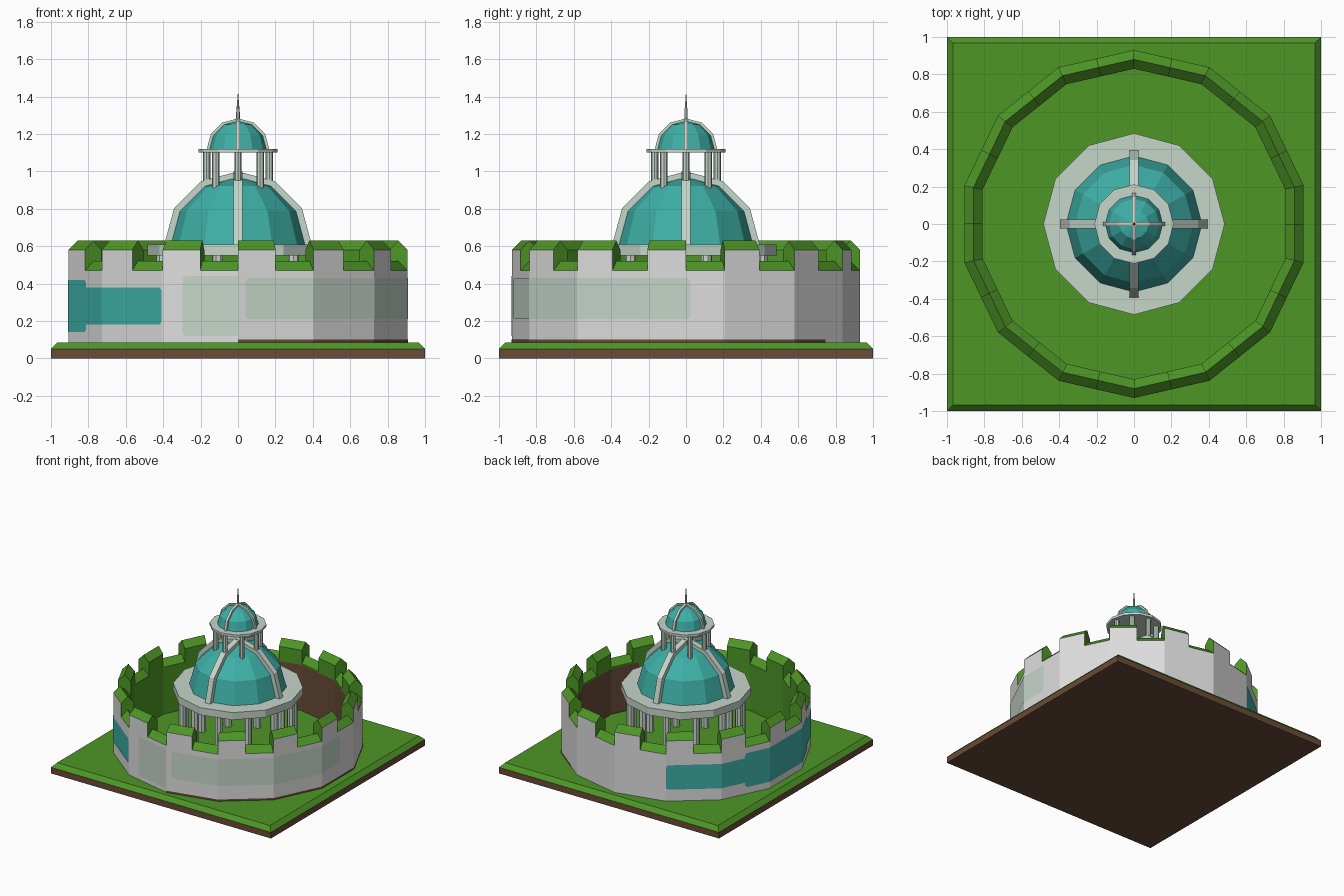
import bpy, bmesh, math
from math import sin, cos, pi, radians

if "Cube" in bpy.data.objects:
    bpy.data.objects.remove(bpy.data.objects["Cube"])

def material(name, rgb):
    m = bpy.data.materials.new(name)
    lin = [((c / 255 + 0.055) / 1.055) ** 2.4 for c in rgb]
    m.diffuse_color = (*lin, 1)
    m.use_nodes = True
    m.node_tree.nodes["Principled BSDF"].inputs["Base Color"].default_value = m.diffuse_color
    return m

GREEN = material("grass green", (78, 150, 38))
BROWN = material("earth brown", (105, 76, 55))
GREY = material("wall grey", (222, 222, 222))
STONE = material("pale stone", (198, 214, 202))
TEAL = material("dome teal", (62, 176, 168))

def finish(name, bm, mats, fix=True):
    if fix:
        bmesh.ops.recalc_face_normals(bm, faces=bm.faces)
    me = bpy.data.meshes.new(name)
    bm.to_mesh(me)
    bm.free()
    for m in mats:
        me.materials.append(m)
    ob = bpy.data.objects.new(name, me)
    bpy.context.collection.objects.link(ob)
    return ob

def loft(name, profile, n, mats, cx=0, cy=0, turn=0, rule=None):
    """Stack of n-sided rings from (radius, z) pairs; radius 0 gives a tip."""
    bm = bmesh.new()
    rings = []
    for r, z in profile:
        if r == 0:
            rings.append([bm.verts.new((cx, cy, z))] * n)
        else:
            rings.append([bm.verts.new((cx + r * cos(turn + 2 * pi * i / n),
                                        cy + r * sin(turn + 2 * pi * i / n), z)) for i in range(n)])
    for a, b in zip(rings, rings[1:]):
        for i in range(n):
            j = (i + 1) % n
            bm.faces.new(list(dict.fromkeys((a[i], a[j], b[j], b[i]))))
    for r, (rad, z) in zip((rings[0], rings[-1]), (profile[0], profile[-1])):
        if rad:
            bm.faces.new(r)
    if rule:
        for f in bm.faces:
            f.material_index = rule(f.calc_center_median())
    return finish(name, bm, mats)

# Square base: brown sides, bevelled grass top
Q = math.sqrt(2)
loft("base", [(Q, 0), (Q, .05), (.967 * Q, .085)], 4, [BROWN, GREEN], turn=pi / 4,
     rule=lambda c: 1 if c.z > .055 else 0)

# 14-sided wall with gabled, crenellated top
N = 14
STEP = 2 * pi / N

def ring_point(r, a, z):
    local = (a + pi / 2) % STEP - STEP / 2
    d = r * cos(STEP / 2) / cos(local)
    return (d * cos(a), d * sin(a), z)

def wall():
    bm = bmesh.new()
    def face(pts, mat):
        f = bm.faces.new([bm.verts.new(p) for p in pts])
        f.material_index = mat
    def corner(k):
        a = -pi / 2 + STEP * k
        return cos(a), sin(a)
    def at(t, r, z):
        (x0, y0), (x1, y1) = corner(math.floor(t)), corner(math.floor(t) + 1)
        u = t - math.floor(t)
        return (r * (x0 + (x1 - x0) * u), r * (y0 + (y1 - y0) * u), z)
    R, M, I, LOW, HIGH, RISE = .93, .88, .83, .47, .58, .05
    for k in range(2 * N):
        t0, t1 = k / 2, (k + 1) / 2
        top = HIGH if k % 2 == 0 else LOW
        path = [(R, .08), (R, top), (M, top + RISE), (I, top), (I, .08)]
        for i, (p, q) in enumerate(zip(path, path[1:])):
            face([at(t0, *p), at(t1, *p), at(t1, *q), at(t0, *q)], 0 if i == 0 else 1)
        if k % 2 == 0:  # merlon ends
            for t, flip in ((t0, 1), (t1, -1)):
                half = [(R, LOW), (R, HIGH), (M, HIGH + RISE), (M, LOW + RISE)]
                other = [(M, LOW + RISE), (M, HIGH + RISE), (I, HIGH), (I, LOW)]
                for prof in (half, other):
                    face([at(t, *p) for p in prof][::flip], 1)
    finish("wall", bm, [GREY, GREEN], fix=False)
wall()

# Thin painted plates that follow the wall
def plate(name, a0, a1, z0, z1, mat, r=.933, cut=.02, ends=(1, 1), inside=False):
    a0, a1 = radians(a0), radians(a1)
    cols = [(a0, cut * ends[0]), (a1, cut * ends[1])]
    if ends[0]:
        cols += [(a0 + .006, cut * .4), (a0 + .02, 0)]
    if ends[1]:
        cols += [(a1 - .006, cut * .4), (a1 - .02, 0)]
    for k in range(-N, 2 * N):
        v = -pi / 2 + k * STEP
        if a0 + .021 < v < a1 - .021:
            cols.append((v, 0))
    cols.sort()
    bm = bmesh.new()
    pairs = [(bm.verts.new(ring_point(r, a, z0 + c)), bm.verts.new(ring_point(r, a, z1 - c))) for a, c in cols]
    for p, q in zip(pairs, pairs[1:]):
        f = [p[0], q[0], q[1], p[1]]
        bm.faces.new(f[::-1] if inside else f)
    finish(name, bm, [mat], fix=False)

plate("teal_panel_back", 115.7, 154, .18, .38, TEAL, ends=(1, 0))
plate("teal_panel_left", 154, 206.7, .14, .42, TEAL)
plate("teal_panel_front", 206.7, 244, .18, .38, TEAL, ends=(0, 1))
plate("pale_panel_front", -109, -90, .12, .44, STONE, ends=(1, 0))
plate("pale_panel_right", -87.5, 1.5, .21, .43, STONE)
plate("earth_strip_outside", -90, 55, .08, .1, BROWN, ends=(0, 0))
plate("earth_patch_inside", -30, 107, .08, .46, BROWN, r=.827, cut=.1, inside=True)

# Colonnade and ring under the main dome
for i in range(12):
    a = 2 * pi * (i + .5) / 12
    loft("column", [(.03, .08), (.03, .56)], 8, [STONE], .42 * cos(a), .42 * sin(a), a)
loft("dome_ring", [(.485, .55), (.485, .61)], 12, [STONE])

# Domes with four ribs
def dome(name, r, z, rib_r, rib_w):
    prof = [(r * cos(radians(30 * k)), z + r * sin(radians(30 * k))) for k in range(3)] + [(0, z + r)]
    loft(name, prof, 12, [TEAL])
    for axis in (0, 1):
        bm = bmesh.new()
        rows = []
        for k in range(7):
            t = radians(30 * k)
            row = []
            for rad, s in ((rib_r, -1), (rib_r, 1), (r * .96, 1), (r * .96, -1)):
                x, y, h = rad * cos(t), s * rib_w / 2, z + rad * sin(t)
                row.append(bm.verts.new((x, y, h) if axis == 0 else (-y, x, h)))
            rows.append(row)
        for p, q in zip(rows, rows[1:]):
            for i in range(4):
                j = (i + 1) % 4
                bm.faces.new((p[i], p[j], q[j], q[i]))
        bm.faces.new(rows[0])
        bm.faces.new(rows[-1])
        finish(name + "_rib", bm, [STONE])

dome("main_dome", .365, .605, .395, .046)

# Lantern: columns, ring, small dome, spire
for i in range(8):
    a = 2 * pi * i / 8
    loft("lantern_column", [(.02, .9), (.02, 1.105)], 8, [STONE], .168 * cos(a), .168 * sin(a), a)
loft("lantern_ring", [(.212, 1.1), (.212, 1.12)], 12, [STONE])
dome("small_dome", .155, 1.115, .168, .02)
loft("spire", [(.009, 1.26), (.01, 1.31), (0, 1.43)], 6, [STONE])
